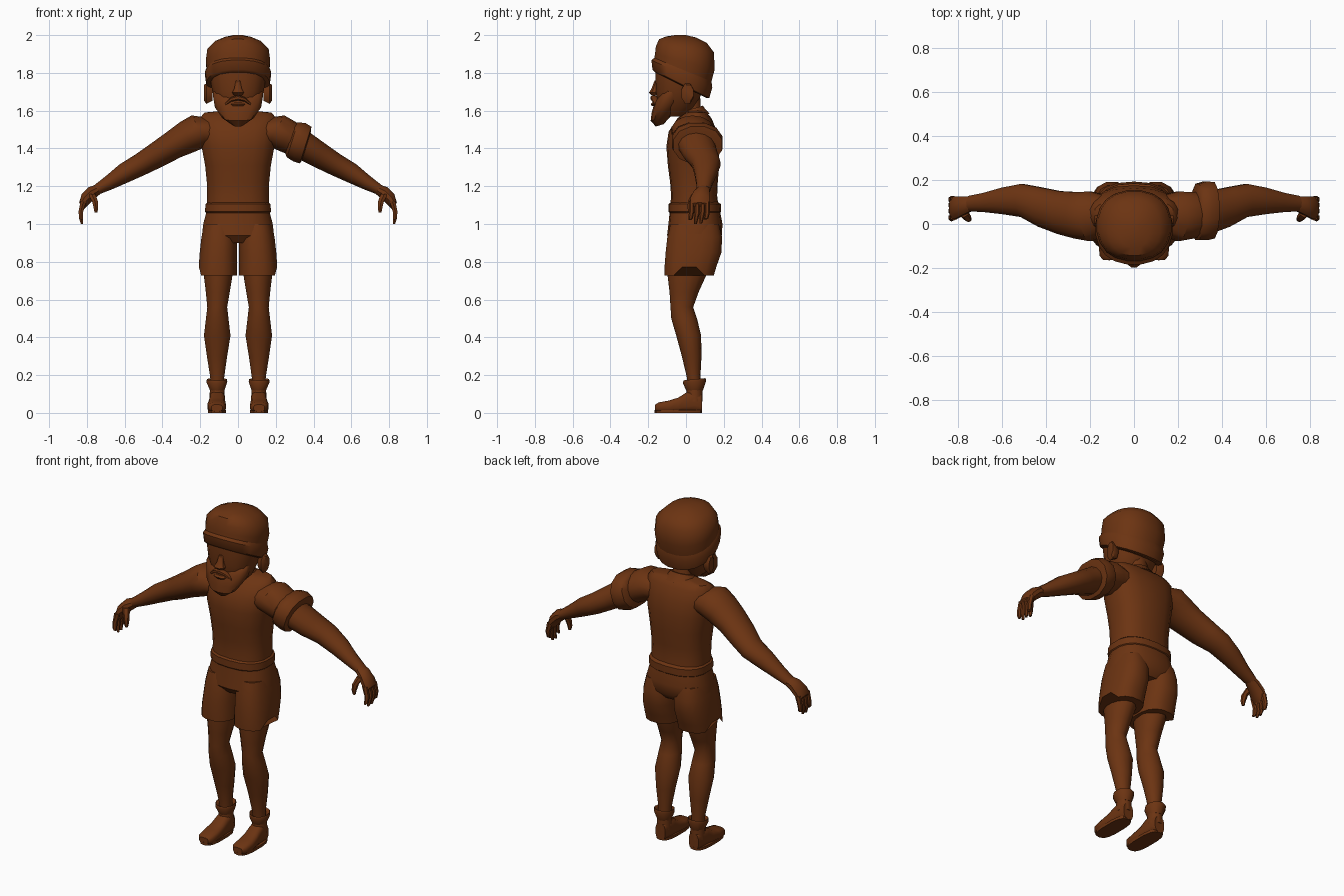
import bpy, bmesh, math
from mathutils import Vector

brown = bpy.data.materials.new("brown")
brown.diffuse_color = (0.15, 0.034, 0.006, 1)

X, Y, Z = Vector((1, 0, 0)), Vector((0, 1, 0)), Vector((0, 0, 1))


def loft(name, rings, n=14, u=X, v=Y, power=1.0, side=1, edit=None):
    """Skin rings (x, y, z, radius_u, radius_v, rise); rise tilts a ring along y."""
    bm = bmesh.new()
    loops = []
    for x, y, z, a, b, *rise in rings:
        k = rise[0] if rise else 0
        loop = []
        for i in range(n):
            t = 2 * math.pi * (i + 0.5) / n
            c, s = math.cos(t), math.sin(t)
            c = math.copysign(abs(c) ** power, c)
            s = math.copysign(abs(s) ** power, s)
            p = Vector((x, y, z)) + u * a * c + v * b * s + Z * k * b * s
            if edit:
                edit(p)
            loop.append(bm.verts.new((p.x * side, p.y, p.z)))
        loops.append(loop)
    for lo, hi in zip(loops, loops[1:]):
        for i in range(n):
            j = (i + 1) % n
            bm.faces.new((lo[i], lo[j], hi[j], hi[i]))
    bm.faces.new(loops[0])
    bm.faces.new(loops[-1])
    bmesh.ops.recalc_face_normals(bm, faces=bm.faces)
    me = bpy.data.meshes.new(name)
    bm.to_mesh(me)
    bm.free()
    me.materials.append(brown)
    ob = bpy.data.objects.new(name, me)
    bpy.context.collection.objects.link(ob)
    return ob


# Shirt, belt and hips
loft("shirt", [(0, .045, 1.07, .168, .13), (0, .043, 1.15, .165, .122),
               (0, .042, 1.22, .167, .126), (0, .04, 1.31, .176, .136),
               (0, .036, 1.41, .195, .14), (0, .036, 1.49, .205, .128),
               (0, .045, 1.56, .205, .09), (0, .055, 1.59, .18, .055),
               (0, .05, 1.6, .07, .04)], 18, power=.8)
loft("belt", [(0, .046, 1.055, .166, .13), (0, .046, 1.065, .176, .14),
              (0, .046, 1.105, .175, .139), (0, .046, 1.117, .162, .122)], 18, power=.8)
loft("shorts_hips", [(0, .045, .9, .16, .11), (0, .045, .94, .193, .145),
                     (0, .05, 1.0, .186, .143), (0, .047, 1.07, .168, .133)], 18, power=.8)

# Neck, collar and head
loft("neck", [(0, .045, 1.56, .07, .055), (0, .03, 1.62, .058, .05),
              (0, .02, 1.7, .06, .055)], 12)
loft("collar", [(0, .04, 1.55, .12, .085, .4), (0, .035, 1.585, .085, .065, .4),
                (0, .035, 1.61, .07, .055, .3)], 14)
loft("head", [(0, -.06, 1.57, .06, .06), (0, -.05, 1.62, .11, .1),
              (0, -.035, 1.7, .138, .125), (0, -.025, 1.8, .155, .14),
              (0, -.02, 1.88, .15, .135)], 16, power=.85)
loft("beard", [(0, -.14, 1.522, .025, .02, .3), (0, -.127, 1.565, .085, .06, .3),
               (0, -.097, 1.63, .125, .085, .5), (0, -.087, 1.69, .135, .08, .6),
               (0, -.075, 1.72, .125, .07, .6)], 14, power=.85)
loft("nose", [(0, -.155, 1.76, .012, .012), (0, -.165, 1.715, .022, .02),
              (0, -.172, 1.695, .034, .027), (0, -.162, 1.68, .022, .02)], 8)
loft("lower_lip", [(0, -.165, 1.625, .03, .018), (0, -.168, 1.635, .042, .02),
                   (0, -.163, 1.645, .03, .016)], 8)

# Cap with a tilted rim
loft("cap_band", [(0, -.028, 1.735, .155, .14, -.5), (0, -.027, 1.742, .168, .152, -.5),
                  (0, -.022, 1.795, .176, .163, -.45), (0, -.016, 1.82, .166, .152, -.4)],
     20, power=.88)
loft("cap_crown", [(0, -.022, 1.79, .165, .15, -.45), (0, -.006, 1.86, .172, .16, -.25),
                   (0, -.006, 1.925, .164, .155, -.1), (0, -.016, 1.968, .12, .128, -.08),
                   (0, -.028, 1.99, .07, .08, -.03), (0, -.03, 2.0, .025, .03)], 20, power=.88)


def side_notch(p):
    # Raise the hem at the outer side of the shorts
    if p.z < .74 and p.x > .17 and -.05 < p.y < .08:
        p.z += .045


ARM_V = Vector((.5, 0, .866))
for s, tag in ((1, "left_"), (-1, "right_")):
    # Ear and half of the moustache
    loft(tag + "ear", [(.135, .01, 1.69, .02, .04), (.168, .008, 1.69, .035, .058),
                       (.18, .015, 1.695, .026, .045)], 8, Y, Z, side=s)
    loft(tag + "moustache", [(0, -.17, 1.668, .02, .014), (.035, -.167, 1.66, .018, .012),
                             (.07, -.155, 1.632, .012, .008)], 6, Y, Z, side=s)

    # Arm, palm, fingers and thumb
    loft(tag + "arm", [(.12, .04, 1.49, .09, .085), (.2, .035, 1.495, .115, .092),
                       (.265, .04, 1.462, .108, .088), (.34, .052, 1.42, .1, .076),
                       (.43, .078, 1.365, .092, .068), (.51, .107, 1.318, .077, .06),
                       (.6, .105, 1.27, .061, .053), (.68, .098, 1.22, .045, .039),
                       (.75, .093, 1.18, .036, .027)], 14, Y, ARM_V, side=s)
    loft(tag + "palm", [(.735, .094, 1.187, .034, .026), (.775, .083, 1.165, .044, .034),
                        (.81, .074, 1.13, .054, .034), (.83, .072, 1.095, .052, .022)],
         10, Y, ARM_V, side=s)
    for i, y in enumerate((.03, .06, .088, .113)):
        tip = (1.02, 1.0, 1.002, 1.025)[i]
        loft(tag + "finger_%d" % (i + 1),
             [(.818, y, 1.12, .018, .014), (.832, y, 1.065, .014, .014),
              (.831, y - .006, 1.03, .012, .012), (.826, y - .01, tip, .007, .007)],
             6, side=s)
    loft(tag + "thumb", [(.775, .05, 1.16, .022, .02), (.757, .028, 1.12, .018, .018),
                         (.752, .022, 1.085, .014, .014), (.752, .022, 1.06, .008, .008)],
         6, side=s)

    # Shorts leg and bare leg
    loft(tag + "shorts_leg", [(.1, .046, 1.0, .08, .13), (.1, .046, .93, .095, .147),
                              (.104, .04, .85, .1, .15), (.107, .025, .78, .102, .14),
                              (.107, .017, .728, .102, .132)], 16, power=.8,
         side=s, edit=side_notch)
    loft(tag + "leg", [(.105, .015, .85, .08, .105), (.105, .005, .73, .078, .103),
                       (.107, -.01, .64, .065, .077), (.11, -.022, .56, .054, .06),
                       (.11, -.01, .5, .061, .068), (.11, .014, .41, .072, .066),
                       (.111, .03, .3, .055, .052), (.11, .04, .19, .038, .036),
                       (.11, .045, .1, .036, .036)], 14, side=s)

    # Boot: foot, sole, shaft and flared cuff
    loft(tag + "boot_foot", [(.112, -.163, .026, .03, .018), (.112, -.145, .03, .045, .026),
                             (.113, -.09, .034, .05, .032), (.112, -.04, .042, .046, .04),
                             (.11, .0, .055, .042, .053), (.11, .05, .065, .041, .063),
                             (.11, .085, .05, .032, .047)], 12, X, Z, .65, s)
    loft(tag + "boot_sole", [(.112, -.04, 0, .049, .126), (.112, -.04, .016, .049, .126)],
         14, power=.7, side=s)
    loft(tag + "boot_shaft", [(.11, .045, .06, .042, .044), (.11, .045, .15, .04, .042)],
         12, side=s)
    loft(tag + "boot_cuff", [(.11, .045, .118, .04, .044), (.112, .045, .165, .058, .062, .1),
                             (.112, .045, .178, .055, .058, .1), (.11, .045, .16, .036, .036)],
         10, side=s)

# Rolled band around the left upper arm
loft("arm_band", [(.275, .05, 1.452, .105, .085), (.288, .055, 1.445, .132, .1),
                  (.325, .06, 1.433, .138, .11), (.358, .062, 1.418, .132, .105),
                  (.362, .06, 1.412, .1, .08)], 12, Y, Vector((.3, 0, .954)), .9)

# Smooth shading with crisp edges
bpy.ops.object.select_all(action='SELECT')
bpy.context.view_layer.objects.active = bpy.context.selected_objects[0]
bpy.ops.object.shade_smooth_by_angle(angle=math.radians(40))
